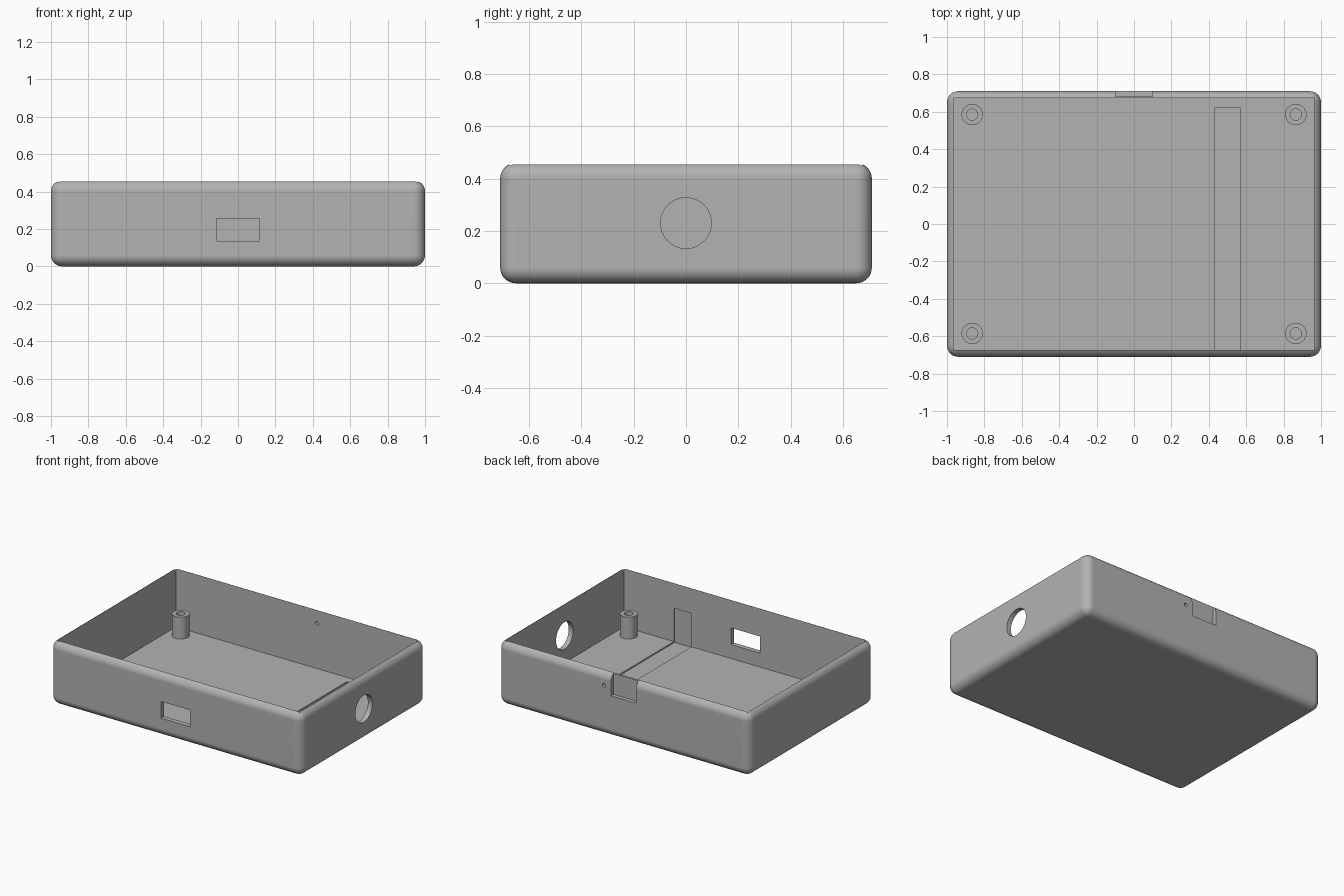
import bpy, bmesh, math
from mathutils import Matrix, Vector

cube = bpy.data.objects.get("Cube")
if cube:
    bpy.data.objects.remove(cube, do_unlink=True)

# Material
grey = bpy.data.materials.new("plain grey")
grey.use_nodes = True
COLOUR = (0.45, 0.45, 0.45, 1)
grey.diffuse_color = COLOUR
grey.node_tree.nodes["Principled BSDF"].inputs["Base Color"].default_value = COLOUR

WALL, FLOOR = 0.035, 0.035


def add_object(name, bm):
    mesh = bpy.data.meshes.new(name)
    bm.to_mesh(mesh)
    bm.free()
    mesh.materials.append(grey)
    obj = bpy.data.objects.new(name, mesh)
    bpy.context.collection.objects.link(obj)
    return obj


def box(name, low, high, radius=0):
    low, high = Vector(low), Vector(high)
    bm = bmesh.new()
    bmesh.ops.create_cube(bm, size=1)
    bmesh.ops.scale(bm, vec=high - low, verts=bm.verts)
    bmesh.ops.translate(bm, vec=(low + high) / 2, verts=bm.verts)
    if radius:
        bmesh.ops.bevel(bm, geom=bm.edges[:], offset=radius, segments=8,
                        profile=0.5, affect='EDGES')
    return add_object(name, bm)


def rod(name, centre, radius, length, axis):
    bm = bmesh.new()
    turn = Matrix.Rotation(math.pi / 2, 4, axis)
    bmesh.ops.create_cone(bm, cap_ends=True, segments=48, radius1=radius, radius2=radius,
                          depth=length, matrix=Matrix.Translation(centre) @ turn)
    return add_object(name, bm)


def finish(obj):
    bpy.ops.object.select_all(action='DESELECT')
    obj.select_set(True)
    bpy.context.view_layer.objects.active = obj
    bpy.ops.object.shade_smooth_by_angle(angle=math.radians(30))
    normals = obj.modifiers.new("flat walls", 'WEIGHTED_NORMAL')
    normals.keep_sharp = True


# Rounded case body, open at the top
case = box("case_shell", (-1, -0.71, 0), (1, 0.71, 0.46), radius=0.06)
cutters = [
    box("cavity_cutter", (WALL - 1, WALL - 0.71, FLOOR), (1 - WALL, 0.71 - WALL, 0.6)),
    box("front_window_cutter", (-0.115, -0.8, 0.135), (0.115, -0.6, 0.255)),
    rod("side_hole_cutter", (1, 0, 0.23), 0.097, 0.2, 'Y'),
    # Shallow outside notch in the back rim, with a pin hole beside it
    box("back_notch_cutter", (-0.1, 0.682, 0.3), (0.1, 0.8, 0.6)),
    rod("pin_hole_cutter", (0.155, 0.7, 0.36), 0.013, 0.2, 'X'),
    # Shallow channel along the floor and up the front wall
    box("channel_cutter", (0.43, -0.685, 0.025), (0.57, 0.62, 0.275)),
]
for cutter in cutters:
    cut = case.modifiers.new(cutter.name, 'BOOLEAN')
    cut.operation = 'DIFFERENCE'
    cut.solver = 'EXACT'
    cut.object = cutter
    cutter.hide_render = True
bpy.context.view_layer.update()

# Keep the cut shape as the real mesh and drop the cutters
shaped = bpy.data.meshes.new_from_object(case.evaluated_get(bpy.context.evaluated_depsgraph_get()))
case.modifiers.clear()
case.data = shaped
shaped.materials.clear()
shaped.materials.append(grey)
for cutter in cutters:
    bpy.data.objects.remove(cutter, do_unlink=True)
finish(case)

# Hollow screw posts in the four corners
PROFILE = [(0.03, FLOOR), (0.057, FLOOR), (0.057, 0.192), (0.03, 0.192)]
for side, sx in (("right", -1), ("left", 1)):
    for end, sy in (("front", -1), ("back", 1)):
        bm = bmesh.new()
        ring = [bm.verts.new((r, 0, z)) for r, z in PROFILE]
        edges = [bm.edges.new((ring[i], ring[(i + 1) % 4])) for i in range(4)]
        bmesh.ops.spin(bm, geom=ring + edges, cent=(0, 0, 0), axis=(0, 0, 1),
                       angle=math.tau, steps=32)
        bmesh.ops.remove_doubles(bm, verts=bm.verts, dist=0.0001)
        bmesh.ops.recalc_face_normals(bm, faces=bm.faces)
        post = add_object(f"screw_post_{end}_{side}", bm)
        post.location = (sx * 0.865, sy * 0.585, 0)
        finish(post)
